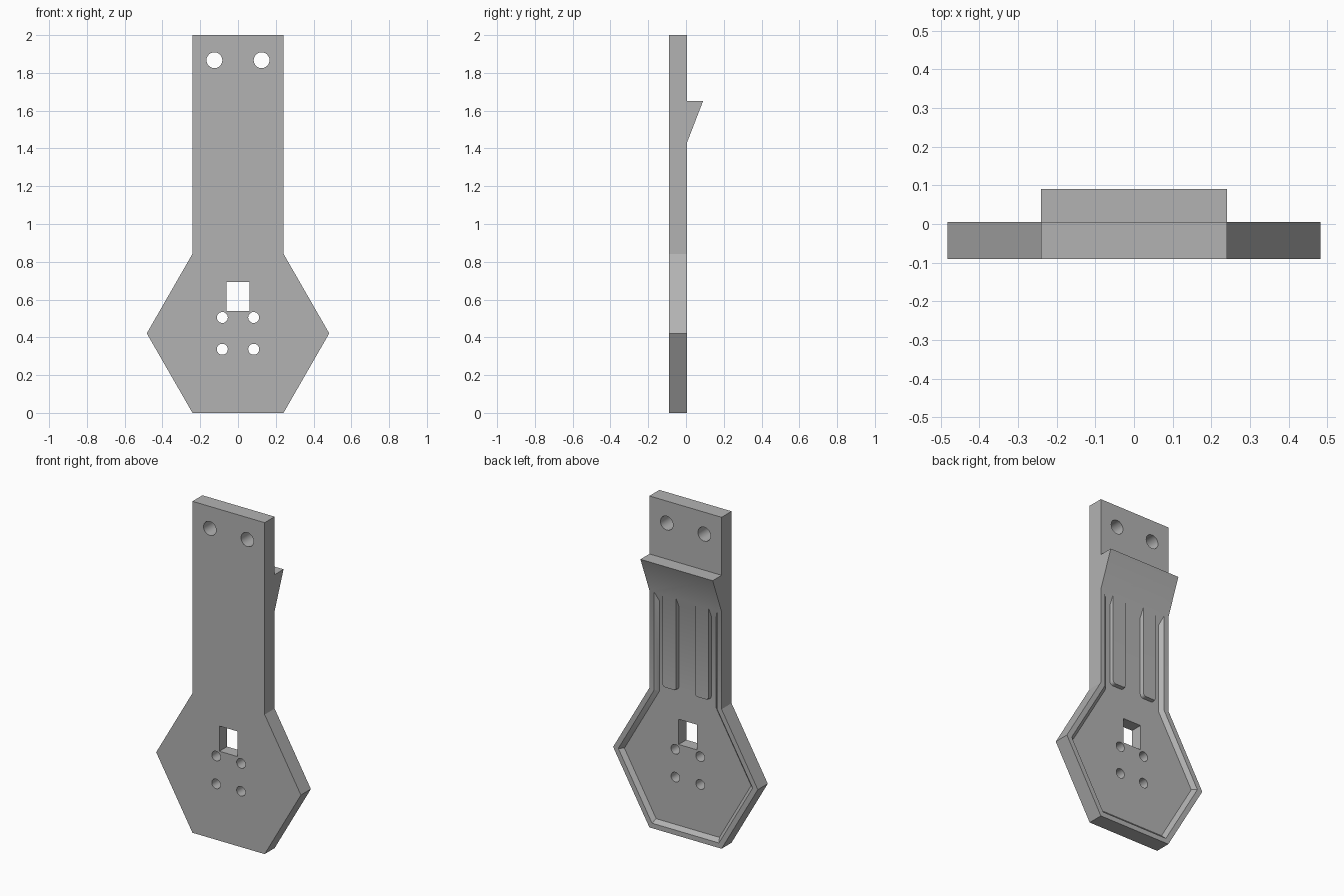
import bpy
import math
from mathutils import Vector

cube = bpy.data.objects.get("Cube")
if cube:
    bpy.data.objects.remove(cube)

FRONT, BACK, FLOOR = -0.09, 0.005, -0.017
W, HIP = 0.241, 0.842

grey = bpy.data.materials.new("mid grey")
grey.use_nodes = True
grey.diffuse_color = (0.45, 0.45, 0.45, 1)
grey.node_tree.nodes["Principled BSDF"].inputs["Base Color"].default_value = (0.45, 0.45, 0.45, 1)


def mesh_object(name, rings):
    """Solid lofted between two matching rings of points."""
    n = len(rings[0])
    faces = [tuple(range(n)), tuple(range(2 * n - 1, n - 1, -1))]
    faces += [(i, i + n, (i + 1) % n + n, (i + 1) % n) for i in range(n)]
    me = bpy.data.meshes.new(name)
    me.from_pydata([p for r in rings for p in r], [], faces)
    me.materials.append(grey)
    ob = bpy.data.objects.new(name, me)
    bpy.context.collection.objects.link(ob)
    bpy.context.view_layer.objects.active = ob
    bpy.ops.object.mode_set(mode='EDIT')
    bpy.ops.mesh.select_all(action='SELECT')
    bpy.ops.mesh.normals_make_consistent(inside=False)
    bpy.ops.object.mode_set(mode='OBJECT')
    return ob


def slab(name, outline, y0, y1, outline1=None):
    """Front-view outline (x, z) extruded in depth, optionally tapered."""
    return mesh_object(name, [[(x, y0, z) for x, z in outline],
                              [(x, y1, z) for x, z in outline1 or outline]])


def inset(outline, d):
    """Counter-clockwise outline moved inward by d."""
    out, pts = [], [Vector(p) for p in outline]
    for i, p in enumerate(pts):
        a = (p - pts[i - 1]).normalized()
        b = (pts[(i + 1) % len(pts)] - p).normalized()
        na, nb = Vector((-a.y, a.x)), Vector((-b.y, b.x))
        out.append(tuple(p + (na + nb) * d / (1 + na.dot(nb))))
    return out


def paddle(top):
    right = [(W, 0), (0.483, HIP / 2), (W, HIP), (W, top)]
    return right + [(-x, z) for x, z in reversed(right)]


def disc(x, z, r):
    return [(x + r * math.cos(k * math.tau / 32), z + r * math.sin(k * math.tau / 32))
            for k in range(32)]


def combine(target, tool, operation):
    mod = target.modifiers.new("combine", 'BOOLEAN')
    mod.operation, mod.solver, mod.object = operation, 'EXACT', tool
    bpy.context.view_layer.objects.active = target
    bpy.ops.object.modifier_apply(modifier=mod.name)
    bpy.data.objects.remove(tool)


# Flat handle with hexagonal lower end
plate = slab("handle_plate", paddle(2.0), FRONT, BACK)

# Shallow back pocket with sloping walls, leaving a rim
above = 0.02
pocket = slab("pocket_cutter", inset(paddle(1.6), 0.052), FLOOR, BACK + above,
              inset(paddle(1.6), 0.03 - 0.02))
combine(plate, pocket, 'DIFFERENCE')

# Two raised ribs with rounded lower corners
for side in (-1, 1):
    c, hw, low, r = side * 0.108, 0.053, 0.865, 0.025
    rib = [(c + hw, 1.5), (c - hw, 1.5)]
    for sx, start in ((-1, math.pi), (1, 1.5 * math.pi)):
        for k in range(5):
            a = start + k * math.pi / 8
            rib.append((c + sx * (hw - r) + r * math.cos(a), low + r + r * math.sin(a)))
    combine(plate, slab("rib", rib, FLOOR - 0.02, BACK, inset(rib, 0.008)), 'UNION')

# Wedge catch, its slope running down to the pocket floor
slope = 0.22 / 0.085
profile = [(0.09, 1.65), (-0.05, 1.65), (-0.05, 1.43 - 0.055 * slope)]
wedge = mesh_object("wedge", [[(x, y, z) for y, z in profile] for x in (-W, W)])
combine(plate, wedge, 'UNION')

# Through holes: mounting pair, screw square and window
holes = [disc(s * 0.125, 1.867, 0.042) for s in (-1, 1)]
holes += [disc(s * 0.083, z, 0.029) for s in (-1, 1) for z in (0.337, 0.505)]
holes.append([(-0.061, 0.54), (0.061, 0.54), (0.061, 0.692), (-0.061, 0.692)])
for outline in holes:
    combine(plate, slab("hole_cutter", outline, -0.2, 0.2), 'DIFFERENCE')

bpy.ops.object.select_all(action='DESELECT')
plate.select_set(True)
bpy.context.view_layer.objects.active = plate
bpy.ops.object.shade_smooth_by_angle(angle=math.radians(25))
